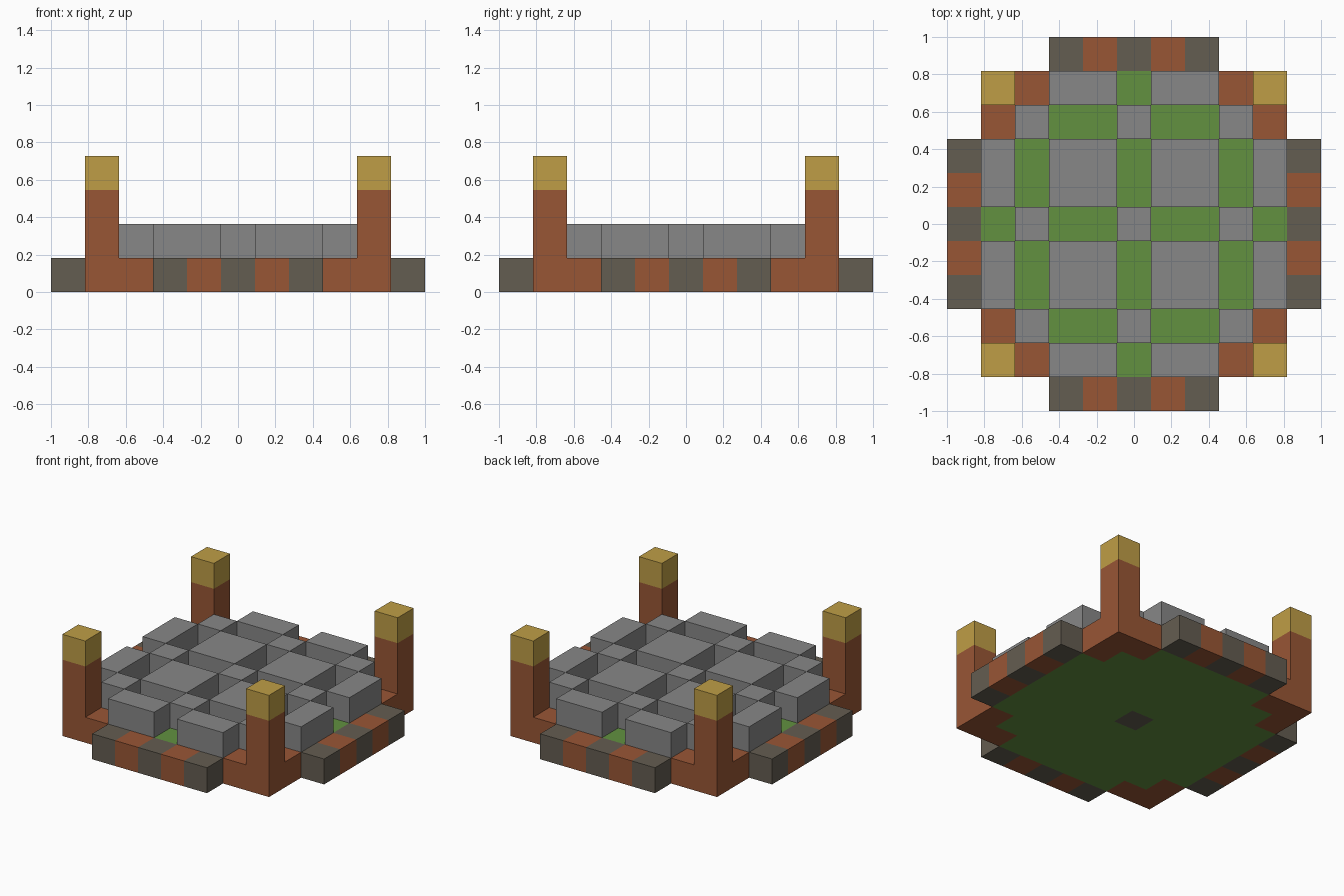
import bpy
import bmesh
from mathutils import Vector

cube = bpy.data.objects.get("Cube")
if cube:
    bpy.data.objects.remove(cube, do_unlink=True)

U = 2 / 11  # size of one block


def material(name, rgb):
    linear = [((c / 255 + 0.055) / 1.055) ** 2.4 for c in rgb] + [1]
    mat = bpy.data.materials.new(name)
    mat.use_nodes = True
    mat.diffuse_color = linear
    mat.node_tree.nodes["Principled BSDF"].inputs["Base Color"].default_value = linear
    return mat


brick = material("brick brown", (153, 86, 53))
grass = material("grass green", (98, 145, 64))
stone = material("paving grey", (135, 135, 135))
dark = material("dark stone", (100, 93, 81))
gold = material("lamp gold", (191, 158, 70))

# Each part maps block positions to their material
ground, edging, paving, posts = {}, {}, {}, {}
span = range(-4, 5)
band = {0: 3, 1: 2, 2: 2, 3: 1, 4: 0}  # paving rows, grouped by width

for x in span:
    for y in span:
        a, b = abs(x), abs(y)
        if a + b == 8:
            # Corner posts with a gold lamp on top
            for z in range(4):
                posts[x, y, z] = gold if z == 3 else brick
        elif a + b == 7:
            # Brick feet beside each post
            posts[x, y, 0] = brick
        else:
            # Lawn, with slabs in a chequered pattern
            ground[x, y, 0] = dark if a + b == 0 else grass
            if (band[a] + band[b]) % 2 == 0:
                paving[x, y, 1] = stone

# Striped edging along the four sides
for i in range(-2, 3):
    for s in (-5, 5):
        edging[i, s, 0] = edging[s, i, 0] = brick if i % 2 else dark

solid = {**ground, **edging, **paving, **posts}


def build(name, blocks):
    """Make one object from the exposed faces of its blocks."""
    mats = list(dict.fromkeys(blocks.values()))
    bm = bmesh.new()
    for cell, mat in blocks.items():
        centre = (Vector(cell) + Vector((0, 0, 0.5))) * U
        for axis in range(3):
            for sign in (-1, 1):
                n = Vector((0, 0, 0))
                n[axis] = sign
                if tuple(int(c + d) for c, d in zip(cell, n)) in solid:
                    continue
                u = Vector((n.y, n.z, n.x))
                v = n.cross(u)
                corners = (u + v, v - u, -u - v, u - v)
                face = bm.faces.new([bm.verts.new(centre + (n + c) * U / 2) for c in corners])
                face.material_index = mats.index(mat)
    # Join blocks and merge flat areas of one colour
    bmesh.ops.remove_doubles(bm, verts=bm.verts, dist=0.001)
    bmesh.ops.dissolve_limit(bm, angle_limit=0.01, verts=bm.verts, edges=bm.edges, delimit={"MATERIAL"})
    mesh = bpy.data.meshes.new(name)
    bm.to_mesh(mesh)
    bm.free()
    for mat in mats:
        mesh.materials.append(mat)
    bpy.context.collection.objects.link(bpy.data.objects.new(name, mesh))


build("lawn", ground)
build("striped_edging", edging)
build("paving_slabs", paving)
build("corner_posts", posts)
